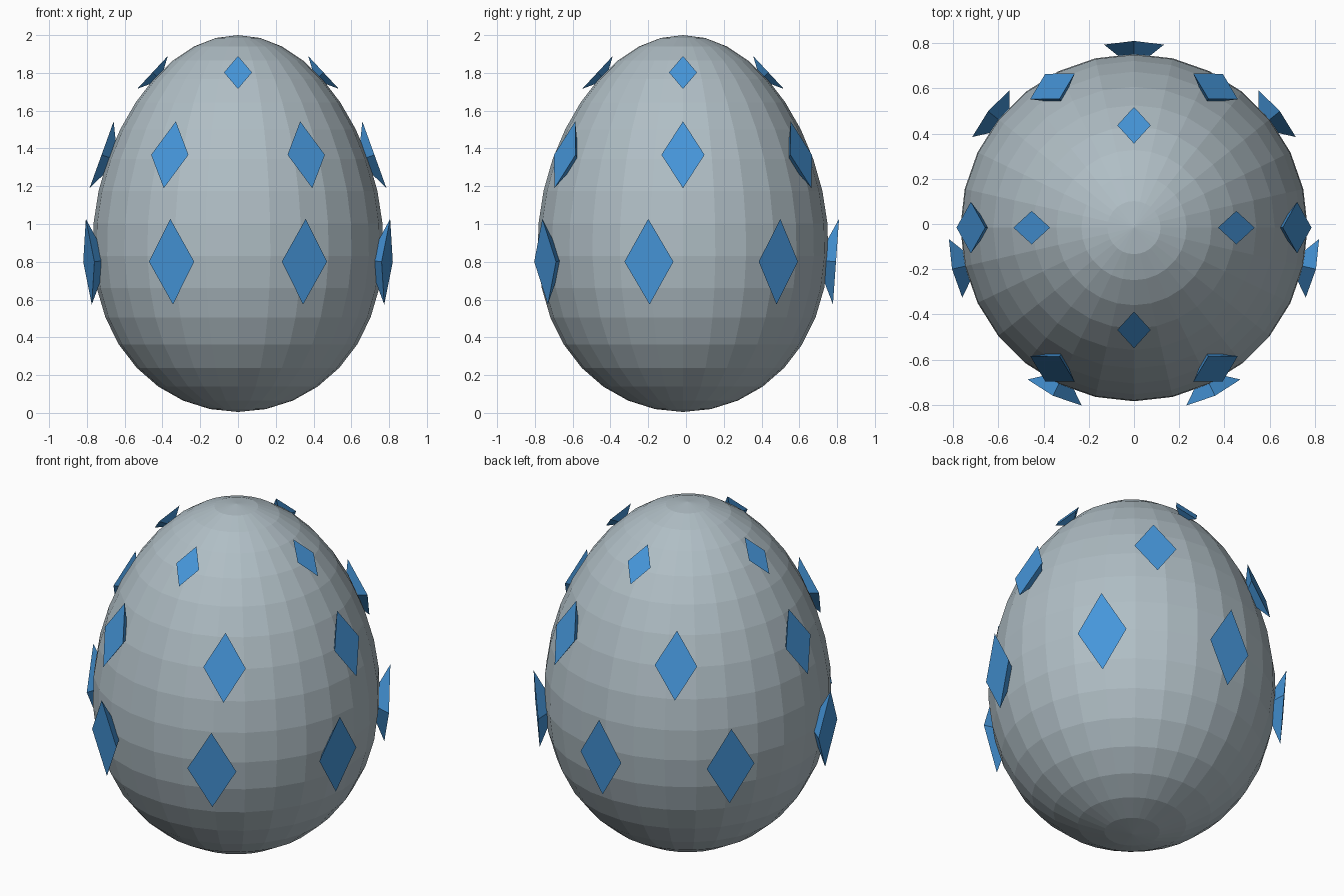
import bpy, bmesh, math
from mathutils import Matrix, Vector

cube = bpy.data.objects.get("Cube")
if cube:
    bpy.data.objects.remove(cube)

CENTER_Y = -0.016
HALF_HEIGHT = 0.9975
MID_Z = 1.0025


def make_material(name, color):
    mat = bpy.data.materials.new(name)
    mat.use_nodes = True
    mat.diffuse_color = (*color, 1)
    mat.node_tree.nodes["Principled BSDF"].inputs["Base Color"].default_value = (*color, 1)
    return mat


def add_object(name, mesh, mat):
    mesh.materials.append(mat)
    obj = bpy.data.objects.new(name, mesh)
    obj.location.y = CENTER_Y
    bpy.context.collection.objects.link(obj)
    return obj


def girth(c):
    """Egg width factor: wider towards the bottom (c = -1) than the top (c = 1)."""
    return 0.765 - 0.09 * c


def surface(angle):
    """Radius, height and outward slope of the shell at an angle from the top."""
    s, c = math.sin(angle), math.cos(angle)
    dr = girth(c) * c + 0.09 * s * s
    dz = -HALF_HEIGHT * s
    return s * girth(c), MID_Z + HALF_HEIGHT * c, Vector((-dz, 0, dr)).normalized()


shell_mat = make_material("pale blue grey", (0.434, 0.515, 0.558))
gem_mat = make_material("bright blue", (0.061, 0.305, 0.70))

# Egg shell: a faceted sphere tapered towards the top
bm = bmesh.new()
bmesh.ops.create_uvsphere(bm, u_segments=28, v_segments=18, radius=1)
for v in bm.verts:
    w = girth(v.co.z)
    v.co = (v.co.x * w, v.co.y * w, MID_Z + HALF_HEIGHT * v.co.z)
shell_mesh = bpy.data.meshes.new("egg_shell")
bm.to_mesh(shell_mesh)
bm.free()
add_object("egg_shell", shell_mesh, shell_mat)


def add_gem(name, angle, turn, half_w, half_h, lift):
    """Flat diamond face with sides tapering to a point inside the shell."""
    r, z, n = surface(angle)
    t = Vector((0, 1, 0))
    u = n.cross(t)
    c = Vector((r, 0, z)) + n * lift
    points = [c + t * half_w, c + u * half_h, c - t * half_w, c - u * half_h,
              c - n * half_w * 0.8]
    spin = Matrix.Rotation(turn, 3, "Z")
    faces = [(0, 1, 2, 3)] + [((i + 1) % 4, i, 4) for i in range(4)]
    mesh = bpy.data.meshes.new(name)
    mesh.from_pydata([spin @ p for p in points], [], faces)
    add_object(name, mesh, gem_mat)


# Gem rows: name, count, first turn, angle from top, half width, half height, lift
rows = [
    ("lower_gem", 7, 90, 101.5, 0.133, 0.227, 0.043),
    ("middle_gem", 6, 0, 69.4, 0.114, 0.188, 0.038),
    ("upper_gem", 4, 0, 38.5, 0.074, 0.119, 0.028),
]
for name, count, first, angle, half_w, half_h, lift in rows:
    for i in range(count):
        turn = math.radians(first + i * 360 / count)
        add_gem(f"{name}_{i + 1}", math.radians(angle), turn, half_w, half_h, lift)
